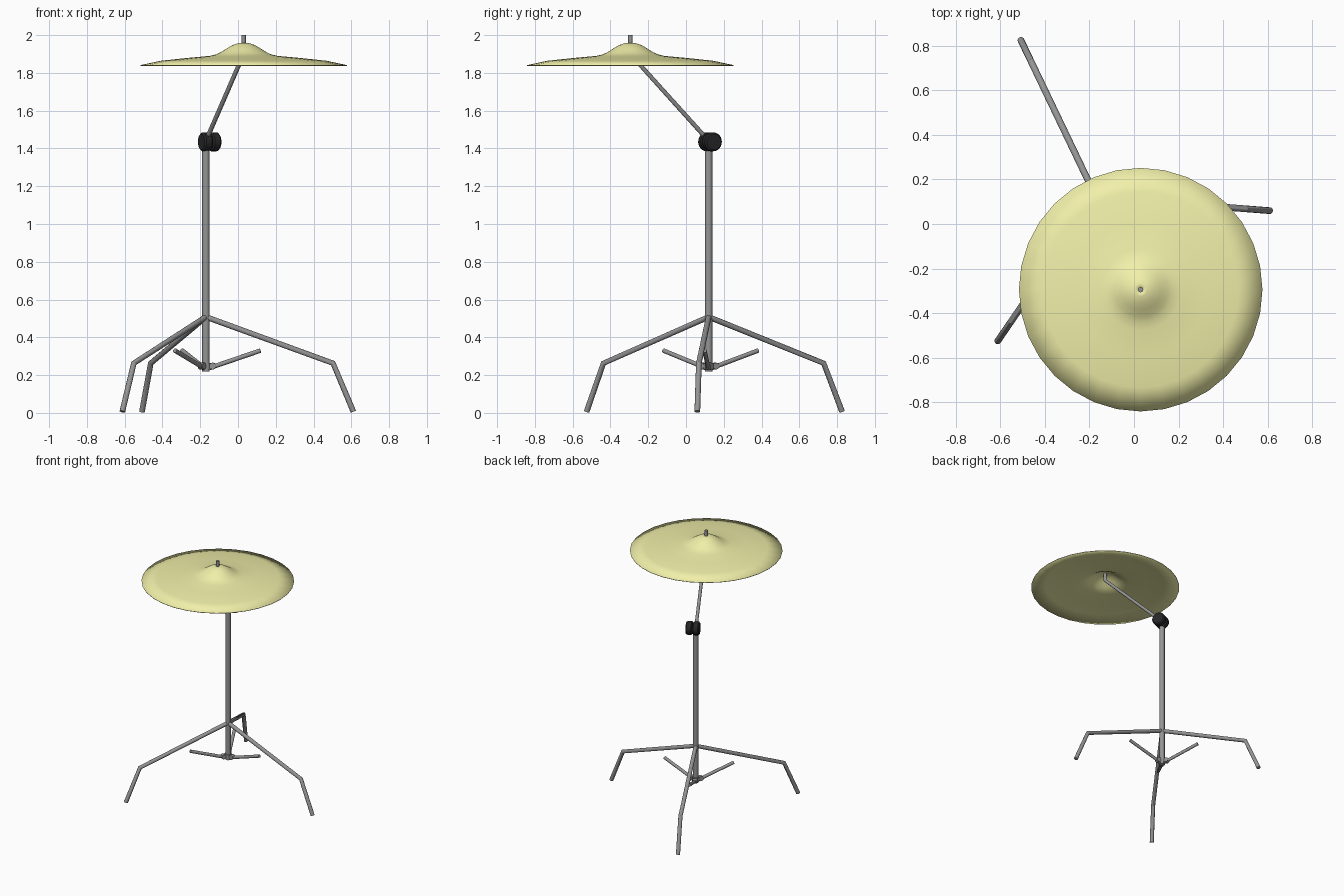
import bpy, bmesh, math
from mathutils import Vector, Matrix

if "Cube" in bpy.data.objects:
    bpy.data.objects.remove(bpy.data.objects["Cube"])

PX, PY = -0.17, 0.12           # stand axis
CX, CY = 0.03, -0.295          # cymbal axis


def material(name, col):
    m = bpy.data.materials.new(name)
    m.diffuse_color = (*col, 1)
    m.use_nodes = True
    m.node_tree.nodes["Principled BSDF"].inputs["Base Color"].default_value = m.diffuse_color
    return m


brass = material("brass", (0.88, 0.87, 0.40))
black = material("black_plastic", (0.02, 0.02, 0.022))
steel = material("steel", (0.3, 0.3, 0.3))


def finish(ob, mat, angle=40):
    ob.data.materials.append(mat)
    bpy.ops.object.select_all(action='DESELECT')
    ob.select_set(True)
    bpy.context.view_layer.objects.active = ob
    if ob.type == 'CURVE':
        bpy.ops.object.convert(target='MESH')
        ob = bpy.context.object
    bpy.ops.object.shade_smooth_by_angle(angle=math.radians(angle))
    return ob


def tube(name, pts, r, mat=steel):
    cu = bpy.data.curves.new(name, 'CURVE')
    cu.dimensions = '3D'
    cu.bevel_depth = r
    cu.bevel_resolution = 4
    cu.use_fill_caps = True
    sp = cu.splines.new('POLY')
    sp.points.add(len(pts) - 1)
    for p, co in zip(sp.points, pts):
        p.co = (*co, 1)
    ob = bpy.data.objects.new(name, cu)
    bpy.context.collection.objects.link(ob)
    return finish(ob, mat)


def lathe(name, profile, mat, matrix, segs=32, thickness=0, angle=40):
    bm = bmesh.new()
    vs = [bm.verts.new((r, 0, z)) for r, z in profile]
    es = [bm.edges.new(e) for e in zip(vs, vs[1:])]
    bmesh.ops.spin(bm, geom=vs + es, axis=(0, 0, 1), cent=(0, 0, 0),
                   angle=2 * math.pi, steps=segs)
    bmesh.ops.remove_doubles(bm, verts=bm.verts, dist=1e-5)
    bmesh.ops.recalc_face_normals(bm, faces=bm.faces)
    if thickness and sum(f.normal.z for f in bm.faces) < 0:
        bmesh.ops.reverse_faces(bm, faces=bm.faces)
    me = bpy.data.meshes.new(name)
    bm.to_mesh(me)
    bm.free()
    ob = bpy.data.objects.new(name, me)
    ob.matrix_world = matrix
    bpy.context.collection.objects.link(ob)
    if thickness:
        mod = ob.modifiers.new("thin_sheet", 'SOLIDIFY')
        mod.thickness = thickness
    return finish(ob, mat, angle)


def around(angle, r, z):
    return (PX + r * math.cos(angle), PY + r * math.sin(angle), z)


# Upright pole and bottom collar
tube("upright_pole", [(PX, PY, 0.22), (PX, PY, 1.45)], 0.02)
tube("lower_collar", [(PX, PY, 0.23), (PX, PY, 0.265)], 0.026)

# Three bent legs, each with a short brace and its pivot
for i in range(3):
    a = math.radians(-4.4 + 120 * i)
    tube(f"leg_{i + 1}", [around(a, 0, 0.508), around(a, 0.675, 0.263),
                          around(a, 0.783, 0.007)], 0.015)
    tube(f"brace_{i + 1}", [around(a, 0.02, 0.238), around(a, 0.29, 0.33)], 0.012)
    side = Vector((-math.sin(a), math.cos(a), 0)) * 0.015
    c = Vector(around(a, 0.037, 0.248))
    tube(f"brace_pivot_{i + 1}", [c - side, c + side], 0.018)

# Tilter clamp: two chamfered knobs on a horizontal axis across the arm
axis = Vector((0.42, 0.2, 0)).normalized()
rot = axis.to_track_quat('Z', 'Y').to_matrix().to_4x4()
centre = Vector((-0.15, 0.127, 1.435))
w, b, R = 0.024, 0.008, 0.05
knob = [(0, -w), (R - b, -w), (R, -w + b), (R, w - b), (R - b, w), (0, w)]
for n, s in (("inner", -1), ("outer", 1)):
    lathe(f"clamp_knob_{n}", knob, black,
          Matrix.Translation(centre + axis * 0.025 * s) @ rot, 24, angle=30)

# Cymbal arm: leans out from the clamp, then turns upright
tube("cymbal_arm", [(PX, PY, 1.44), (CX, CY, 1.9), (CX, CY, 2.0)], 0.012)

# Cymbal: thin domed sheet
cym = [(0.008, 1.96), (0.03, 1.957), (0.06, 1.947), (0.09, 1.929), (0.12, 1.910),
       (0.145, 1.898), (0.18, 1.89), (0.3, 1.879), (0.44, 1.864), (0.547, 1.841)]
lathe("cymbal", cym, brass, Matrix.Translation((CX, CY, 0)), 32, 0.004, 60)
